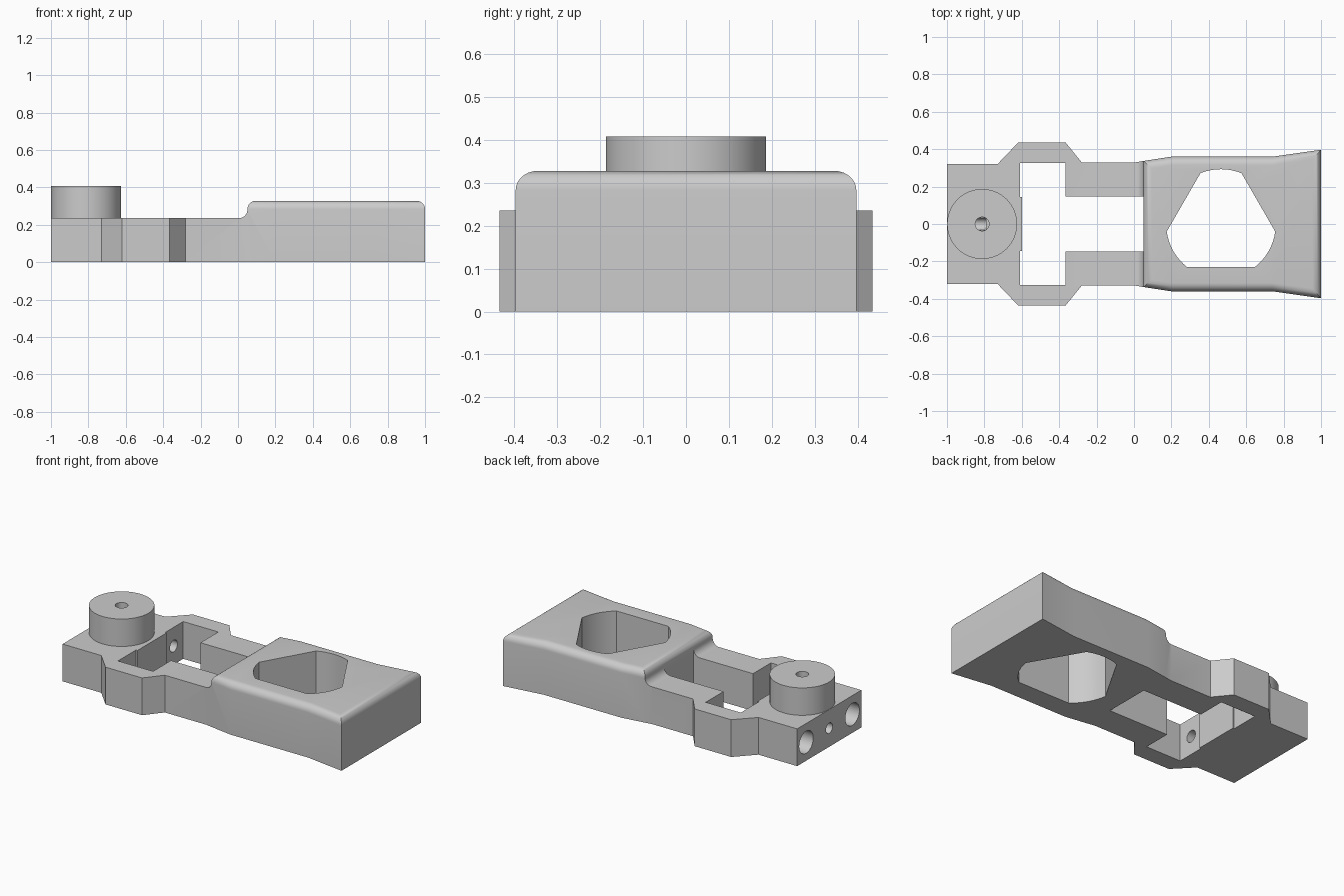
import bpy, bmesh
from math import cos, sin, pi, radians
from mathutils import Matrix

cube = bpy.data.objects.get("Cube")
if cube:
    bpy.data.objects.remove(cube, do_unlink=True)

grey = bpy.data.materials.new("plain_grey")
grey.use_nodes = True
COLOUR = (0.6, 0.6, 0.6, 1)
grey.diffuse_color = COLOUR
grey.node_tree.nodes["Principled BSDF"].inputs["Base Color"].default_value = COLOUR


def prism(name, points, low, high, turn=None, round_top=0):
    """Extrude a flat outline from low to high, optionally rounding the top rim."""
    bm = bmesh.new()
    base = bm.faces.new([bm.verts.new((x, y, low)) for x, y in points])
    geom = bmesh.ops.extrude_face_region(bm, geom=[base])["geom"]
    top = [v for v in geom if isinstance(v, bmesh.types.BMVert)]
    bmesh.ops.translate(bm, verts=top, vec=(0, 0, high - low))
    bmesh.ops.recalc_face_normals(bm, faces=bm.faces)
    if round_top:
        rim = [e for e in bm.edges if all(v in top for v in e.verts)]
        bmesh.ops.bevel(bm, geom=rim, offset=round_top, segments=7,
                        profile=0.5, affect='EDGES')
    if turn:
        bm.transform(turn)
    mesh = bpy.data.meshes.new(name)
    bm.to_mesh(mesh)
    bm.free()
    mesh.materials.append(grey)
    obj = bpy.data.objects.new(name, mesh)
    bpy.context.collection.objects.link(obj)
    return obj


def arc(cx, cy, r, start, end, steps):
    angles = [radians(start + (end - start) * i / steps) for i in range(steps + 1)]
    return [(cx + r * cos(a), cy + r * sin(a)) for a in angles]


def circle(cx, cy, r, steps=48):
    return arc(cx, cy, r, 0, 360, steps)[:-1]


def mirrored(half):
    """Close an outline by mirroring its +y half."""
    return half + [(x, -y) for x, y in reversed(half)]


def combine(target, other, operation):
    mod = target.modifiers.new(operation.lower(), 'BOOLEAN')
    mod.operation = operation
    mod.solver = 'EXACT'
    mod.object = other
    bpy.context.view_layer.objects.active = target
    bpy.ops.object.modifier_apply(modifier=mod.name)
    bpy.data.objects.remove(other, do_unlink=True)


FROM_SIDE = Matrix.Rotation(pi / 2, 4, 'X')   # outline in x-z, extruded along y
ALONG_X = Matrix.Rotation(pi / 2, 4, 'Y')     # extruded along x
DECK, TOP, STEP, BORE_Z = 0.235, 0.328, 0.05, 0.117

# Low deck with widened shoulders; its end is tucked inside the raised block
body = prism("bracket_body", mirrored([
    (-1, 0.32), (-0.73, 0.32), (-0.62, 0.435), (-0.365, 0.435), (-0.28, 0.33),
    (0.01, 0.33), (STEP, 0.337), (0.08, 0.3)]), 0, 0.28)

# Concave fillet leading up to the raised block
fillet = [(-1.2, 0.5), (-1.2, DECK)] + arc(0.005, 0.28, 0.045, -90, 0, 8) + [(STEP, 0.5)]
combine(body, prism("fillet_cutter", fillet, -0.6, 0.6, FROM_SIDE), 'DIFFERENCE')

# Raised block with flared end and rounded top rim
block = prism("raised_block", mirrored([
    (STEP, 0.337), (0.2, 0.36), (0.74, 0.36), (1, 0.397)]), 0, TOP, round_top=0.045)
combine(body, block, 'UNION')

# Round boss
combine(body, prism("boss", circle(-0.812, 0, 0.187, 64), 0.1, 0.408), 'UNION')

# Stepped slot through the deck
slot = mirrored([(-0.6, 0.145), (-0.61, 0.145), (-0.61, 0.325), (-0.365, 0.325),
                 (-0.365, 0.147), (0.052, 0.147)])
combine(body, prism("slot_cutter", slot, -0.2, 0.6), 'DIFFERENCE')

# Three-lobed opening through the block
lobes = [p for mid in (90, 210, 330) for p in arc(0.465, 0, 0.293, mid - 22, mid + 22, 8)]
combine(body, prism("opening_cutter", lobes, -0.2, 0.6), 'DIFFERENCE')

# Boss bore, meeting the middle end bore
combine(body, prism("boss_bore", circle(-0.812, 0, 0.037, 24), BORE_Z, 0.6), 'DIFFERENCE')
combine(body, prism("middle_bore", circle(-BORE_Z, 0, 0.033, 24), -1.2, -0.79, ALONG_X),
        'DIFFERENCE')

# Counterbored screw holes in the end face
for side in (-1, 1):
    for radius, end in ((0.07, -0.8), (0.037, -0.5)):
        hole = circle(-BORE_Z, side * 0.23, radius, 32)
        combine(body, prism("screw_hole", hole, -1.2, end, ALONG_X), 'DIFFERENCE')

bpy.ops.object.select_all(action='DESELECT')
body.select_set(True)
bpy.context.view_layer.objects.active = body
bpy.ops.object.shade_smooth_by_angle(angle=radians(30))
